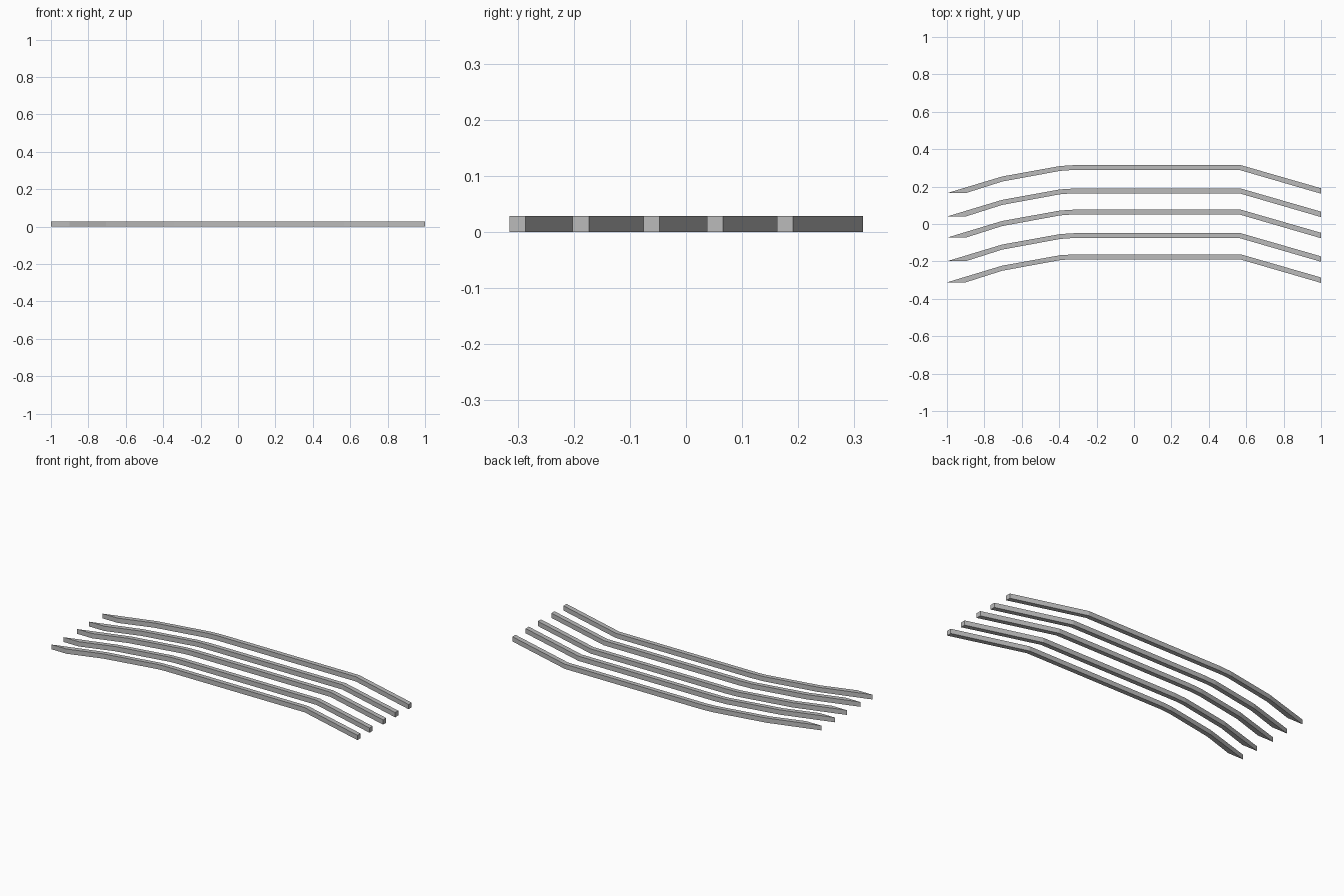
import bpy
import bmesh

# Remove the default cube
cube = bpy.data.objects.get("Cube")
if cube:
    bpy.data.objects.remove(cube, do_unlink=True)

# Single plain grey
grey = bpy.data.materials.new("grey")
grey.use_nodes = True
colour = (0.5, 0.5, 0.5, 1)
grey.diffuse_color = colour
grey.node_tree.nodes["Principled BSDF"].inputs["Base Color"].default_value = colour

HEIGHT = 0.028

# Plan outline of one bent bar: front edge left to right, then back edge in return
front_edge = [(-1, 0.165), (-0.9, 0.165), (-0.705, 0.227), (-0.395, 0.284),
              (-0.34, 0.288), (0.567, 0.288), (1, 0.162)]
back_edge = [(1, 0.191), (0.57, 0.315), (-0.315, 0.315), (-0.395, 0.31),
             (-0.705, 0.254)]


def make_bar(name, shift):
    """Extrude the bar outline upward, moved along y by shift."""
    bm = bmesh.new()
    base = bm.faces.new([bm.verts.new((x, y + shift, 0))
                         for x, y in front_edge + back_edge])
    top = bmesh.ops.extrude_face_region(bm, geom=[base], use_keep_orig=True)["geom"]
    bmesh.ops.translate(bm, vec=(0, 0, HEIGHT),
                        verts=[v for v in top if isinstance(v, bmesh.types.BMVert)])
    bmesh.ops.recalc_face_normals(bm, faces=bm.faces)
    mesh = bpy.data.meshes.new(name)
    bm.to_mesh(mesh)
    bm.free()
    mesh.materials.append(grey)
    bar = bpy.data.objects.new(name, mesh)
    bpy.context.collection.objects.link(bar)


# Five parallel bars from back to front
for number, shift in enumerate((0, -0.125, -0.238, -0.364, -0.477), 1):
    make_bar(f"bent_bar_{number}", shift)
